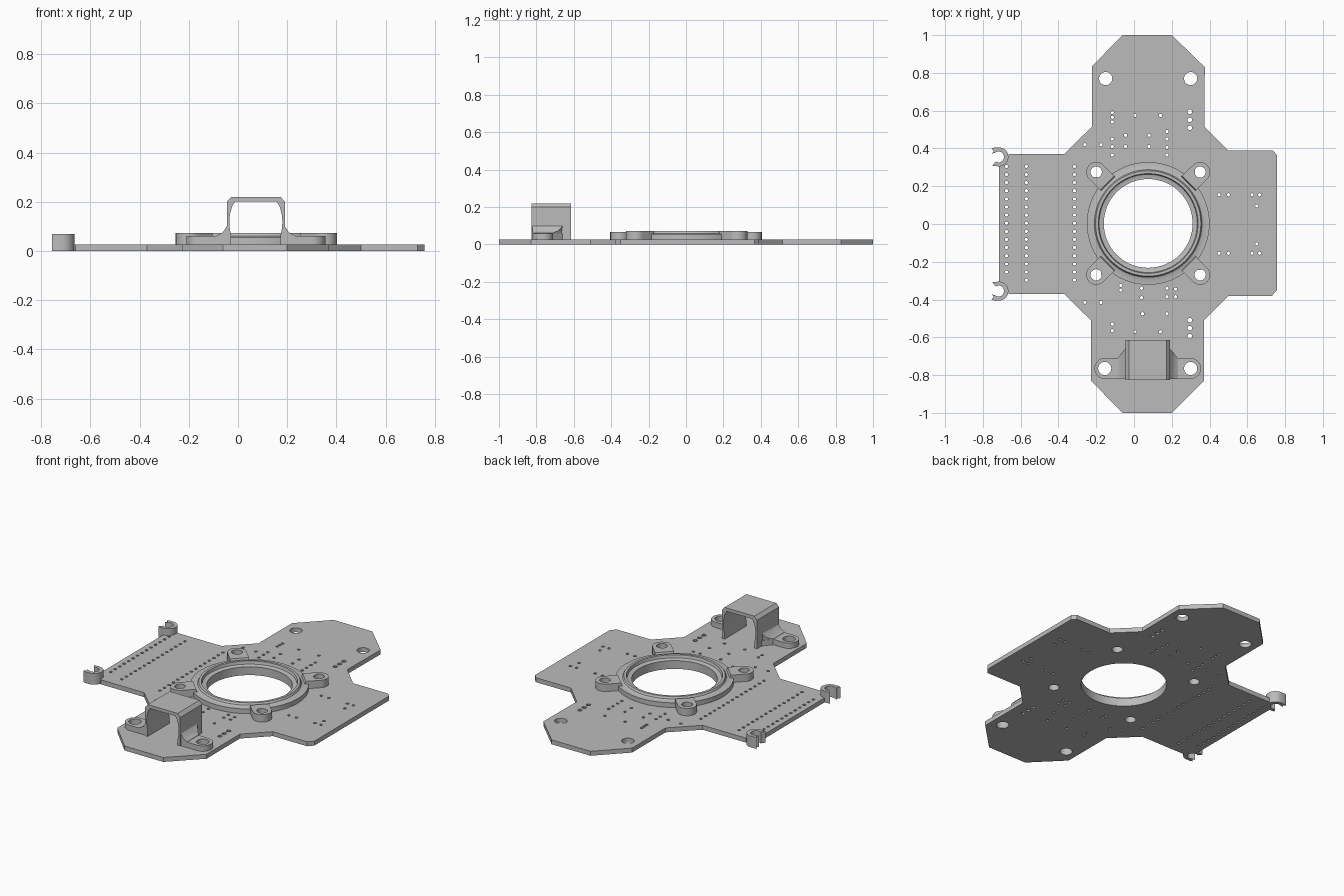
import bpy, bmesh, math
from mathutils import Matrix

cube = bpy.data.objects.get("Cube")
if cube:
    bpy.data.objects.remove(cube)

grey = bpy.data.materials.new("plain_grey")
grey.use_nodes = True
COLOUR = (0.5, 0.5, 0.5, 1)
grey.diffuse_color = COLOUR
grey.node_tree.nodes["Principled BSDF"].inputs["Base Color"].default_value = COLOUR

THICK = 0.027
CX, CY = 0.075, 0.003


def arc(cx, cy, r, a0, a1, n):
    return [(cx + r * math.cos(math.radians(a0 + (a1 - a0) * i / n)),
             cy + r * math.sin(math.radians(a0 + (a1 - a0) * i / n))) for i in range(n + 1)]


def circle(cx, cy, r, n=24):
    return arc(cx, cy, r, 0, 360, n)[:-1]


def finish(name, mesh, angle=30):
    mesh.name = name
    mesh.materials.clear()
    mesh.materials.append(grey)
    obj = bpy.data.objects.new(name, mesh)
    bpy.context.collection.objects.link(obj)
    bpy.ops.object.select_all(action="DESELECT")
    obj.select_set(True)
    bpy.context.view_layer.objects.active = obj
    bpy.ops.object.shade_smooth_by_angle(angle=math.radians(angle))
    return obj


def extrude(name, loops, low, high, matrix=None):
    """Fill the first loop, with the others as holes, and extrude it from low to high."""
    curve = bpy.data.curves.new(name, "CURVE")
    curve.dimensions, curve.fill_mode = "2D", "BOTH"
    curve.extrude = (high - low) / 2
    for loop in loops:
        spline = curve.splines.new("POLY")
        spline.points.add(len(loop) - 1)
        for point, (x, y) in zip(spline.points, loop):
            point.co = (x, y, 0, 1)
        spline.use_cyclic_u = True
    temp = bpy.data.objects.new("temp", curve)
    bpy.context.collection.objects.link(temp)
    bpy.context.view_layer.update()
    graph = bpy.context.evaluated_depsgraph_get()
    mesh = bpy.data.meshes.new_from_object(temp.evaluated_get(graph))
    bpy.data.objects.remove(temp)
    bm = bmesh.new()
    bm.from_mesh(mesh)
    bmesh.ops.remove_doubles(bm, verts=bm.verts, dist=1e-5)
    bmesh.ops.translate(bm, verts=bm.verts, vec=(0, 0, (low + high) / 2))
    if matrix:
        bm.transform(matrix)
    bmesh.ops.recalc_face_normals(bm, faces=bm.faces)
    bm.to_mesh(mesh)
    bm.free()
    return finish(name, mesh)


# Base plate outline, with clipped corners on four arms
outline = [(-0.06, -1), (0.2, -1), (0.37, -0.83), (0.37, -0.51), (0.5, -0.38), (0.73, -0.38),
           (0.757, -0.35), (0.757, 0.365), (0.735, 0.388), (0.5, 0.388), (0.372, 0.515),
           (0.375, 0.83), (0.2, 1), (-0.06, 1), (-0.223, 0.835), (-0.223, 0.515),
           (-0.37, 0.37), (-0.66, 0.37), (-0.715, 0.31), (-0.715, -0.31), (-0.66, -0.37),
           (-0.37, -0.37), (-0.228, -0.51), (-0.228, -0.83)]

# Bore, mounting holes and rows of pin holes
tabs = [(CX + sx * 0.275, CY + sy * 0.272) for sx in (-1, 1) for sy in (-1, 1)]
feet = [(-0.155, -0.765), (0.3, -0.765)]
holes = [circle(CX, CY, 0.235, 64)]
holes += [circle(x, y, 0.03) for x, y in tabs]
holes += [circle(x, y, 0.035) for x, y in feet + [(-0.15, 0.77), (0.3, 0.77)]]
pins = {-0.57: [0.305 - 0.043 * i for i in range(15)],
        -0.315: [0.305 - 0.043 * i for i in range(15)],
        -0.675: [0.305 - 0.043 * i for i in range(14)],
        -0.26: [0.42, -0.415], -0.175: [0.42, -0.415],
        -0.115: [0.59, 0.565, 0.54, 0.45, 0.41, 0.365, -0.53, -0.565],
        -0.07: [-0.325, -0.35], -0.045: [0.47, 0.41], 0.08: [0.47, 0.41],
        0.04: [-0.34, -0.39], 0.175: [0.49, 0.45, 0.405, 0.365, -0.34, -0.385, -0.475],
        0.22: [-0.345, -0.385], 0.045: [-0.475], 0.005: [0.575, -0.57], 0.14: [0.575, -0.57],
        0.65: [0.095, -0.105]}
for x in (0.45, 0.5, 0.625, 0.665):
    pins[x] = [0.155, -0.155]
holes += [circle(x, y, 0.009, 8) for x, ys in pins.items() for y in ys]
holes += [circle(0.295, s * y, 0.013, 10) for s in (1, -1) for y in (0.51, 0.552, 0.594)]
extrude("base_plate", [outline] + holes, 0, THICK)

# Raised collar around the bore
profile = [(0.235, 0.02), (0.325, 0.02), (0.325, 0.055), (0.295, 0.055), (0.285, 0.06),
           (0.279, 0.072), (0.264, 0.072), (0.26, 0.055), (0.245, 0.05), (0.235, 0.05)]
bm = bmesh.new()
verts = [bm.verts.new((r, 0, z)) for r, z in profile]
edges = [bm.edges.new((verts[i - 1], verts[i])) for i in range(len(verts))]
bmesh.ops.spin(bm, geom=verts + edges, axis=(0, 0, 1), cent=(0, 0, 0), angle=math.tau,
               steps=64, use_merge=True)
bmesh.ops.remove_doubles(bm, verts=bm.verts, dist=1e-5)
bmesh.ops.translate(bm, verts=bm.verts, vec=(CX, CY, 0))
bmesh.ops.recalc_face_normals(bm, faces=bm.faces)
mesh = bpy.data.meshes.new("bore_collar")
bm.to_mesh(mesh)
bm.free()
finish("bore_collar", mesh)

# Screw tabs on the diagonals of the collar, sloping at the inner end
for x, y in tabs:
    turn = math.atan2(y - CY, x - CX)
    dist = math.hypot(x - CX, y - CY)
    loop = [(-dist + 0.289, 0.053), (-dist + 0.289, -0.053)] + arc(0, 0, 0.053, -90, 90, 16)
    tab = extrude("collar_tab", [loop, circle(0, 0, 0.03)], THICK - 0.003, 0.072)
    for v in tab.data.vertices:
        if v.co.x < -0.07 and v.co.z > 0.05:
            v.co.x += 0.016
    tab.data.transform(Matrix.Translation((x, y, 0)) @ Matrix.Rotation(turn, 4, "Z"))

# Open cable hooks at the two left corners
hook = [(-0.755, 0.4), (-0.74, 0.405)] + arc(-0.715, 0.355, 0.05, 85, -90, 16)
hook += [(-0.75, 0.308), (-0.738, 0.323)] + arc(-0.717, 0.355, 0.029, -125, 125, 18)
hook += [(-0.752, 0.373), (-0.742, 0.386)]
for side, s in (("back", 1), ("front", -1)):
    extrude(side + "_hook", [[(x, s * y) for x, y in hook]], 0, 0.068)

# Bracket: tunnel shaped arch extruded front to back
upright = Matrix.Rotation(math.pi / 2, 4, "X")
mid = 0.0725
half = [(0.118, THICK - 0.003), (0.118, 0.2), (0.1, 0.22)]
inner = [(0.085, 0.2), (0.097, 0.18), (0.105, 0.15), (0.108, 0.12), (0.106, 0.09),
         (0.1, 0.06), (0.1, THICK - 0.003)]
arch = [(mid + x, z) for x, z in half] + [(mid - x, z) for x, z in half[::-1]]
arch += [(mid - x, z) for x, z in inner[::-1]] + [(mid + x, z) for x, z in inner]
extrude("bracket_arch", [arch], 0.615, 0.825, upright)

# Bracket feet and gussets, mirrored about the arch
for side, s in (("left", 1), ("right", -1)):
    fx, fy = 0.2275, -0.765
    foot = [(0.104, -0.82), (fx, -0.82)] + arc(fx, fy, 0.055, -90, 90, 16)
    foot += [(0.16, -0.71), (0.118, -0.66), (0.104, -0.66)]
    loops = [foot, circle(fx, fy, 0.035)]
    loops = [[(mid + s * x, y) for x, y in loop] for loop in loops]
    extrude(side + "_bracket_foot", loops, THICK - 0.003, 0.06)
    gusset = [(0.11, 0.05), (0.16, 0.05), (0.16, 0.062), (0.135, 0.075), (0.118, 0.1), (0.11, 0.1)]
    web = extrude(side + "_gusset", [[(mid + s * x, z) for x, z in gusset]], 0.66, 0.82, upright)
    # slant the rear end to follow the foot
    for v in web.data.vertices:
        if v.co.y > -0.7:
            v.co.y -= max(0, abs(v.co.x - mid) - 0.118) * 1.2
